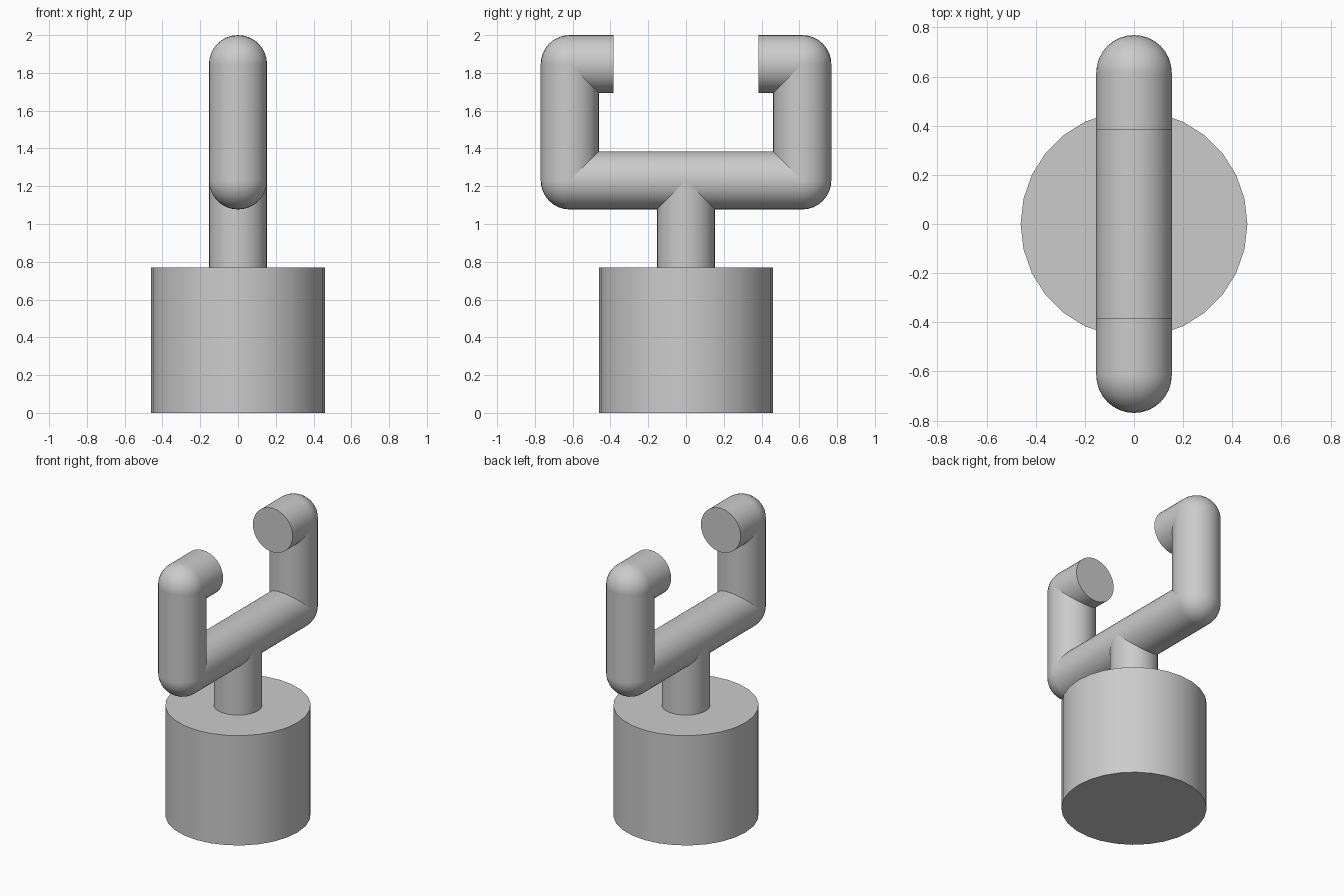
import bpy
import math
from mathutils import Vector

if "Cube" in bpy.data.objects:
    bpy.data.objects.remove(bpy.data.objects["Cube"])

U = 2 / 26                  # design unit: the model is 26 units tall
TUBE_R = 2 * U
BASE_R, BASE_H = 6 * U, 10 * U
BAR_Z, TOP_Z = 16 * U, 24 * U
ARM_Y, TIP_Y = 8 * U, 5 * U
SIDES = 32

grey = bpy.data.materials.new("plain grey")
grey.use_nodes = True
colour = (0.6, 0.6, 0.6, 1)
grey.diffuse_color = colour
grey.node_tree.nodes["Principled BSDF"].inputs["Base Color"].default_value = colour


def finish(name):
    ob = bpy.context.object
    ob.name = name
    ob.data.materials.append(grey)
    bpy.ops.object.shade_smooth_by_angle(angle=math.radians(35))
    return ob


def rod(name, start, end, radius=TUBE_R, sides=SIDES):
    """Capped cylinder between two points."""
    a, b = Vector(start), Vector(end)
    turn = (math.pi / 2, 0, 0) if abs(b.y - a.y) > abs(b.z - a.z) else (0, 0, 0)
    bpy.ops.mesh.primitive_cylinder_add(vertices=sides, radius=radius,
                                        depth=(b - a).length,
                                        location=(a + b) / 2, rotation=turn)
    return finish(name)


def elbow(name, centre):
    """Ball that rounds a corner, poles along x so its rings meet both rods."""
    bpy.ops.mesh.primitive_uv_sphere_add(segments=SIDES, ring_count=SIDES // 2,
                                         radius=TUBE_R, location=centre,
                                         rotation=(0, math.pi / 2, 0))
    return finish(name)


# Base drum, stem and cross bar
rod("base_drum", (0, 0, 0), (0, 0, BASE_H), BASE_R, 28)
rod("stem", (0, 0, BASE_H), (0, 0, BAR_Z))
rod("cross_bar", (0, -ARM_Y, BAR_Z), (0, ARM_Y, BAR_Z))

# Two mirrored arms with inward-facing tips
for side, s in (("front", -1), ("back", 1)):
    rod(side + "_upright", (0, s * ARM_Y, BAR_Z), (0, s * ARM_Y, TOP_Z))
    rod(side + "_tip", (0, s * ARM_Y, TOP_Z), (0, s * TIP_Y, TOP_Z))
    elbow(side + "_lower_elbow", (0, s * ARM_Y, BAR_Z))
    elbow(side + "_upper_elbow", (0, s * ARM_Y, TOP_Z))
